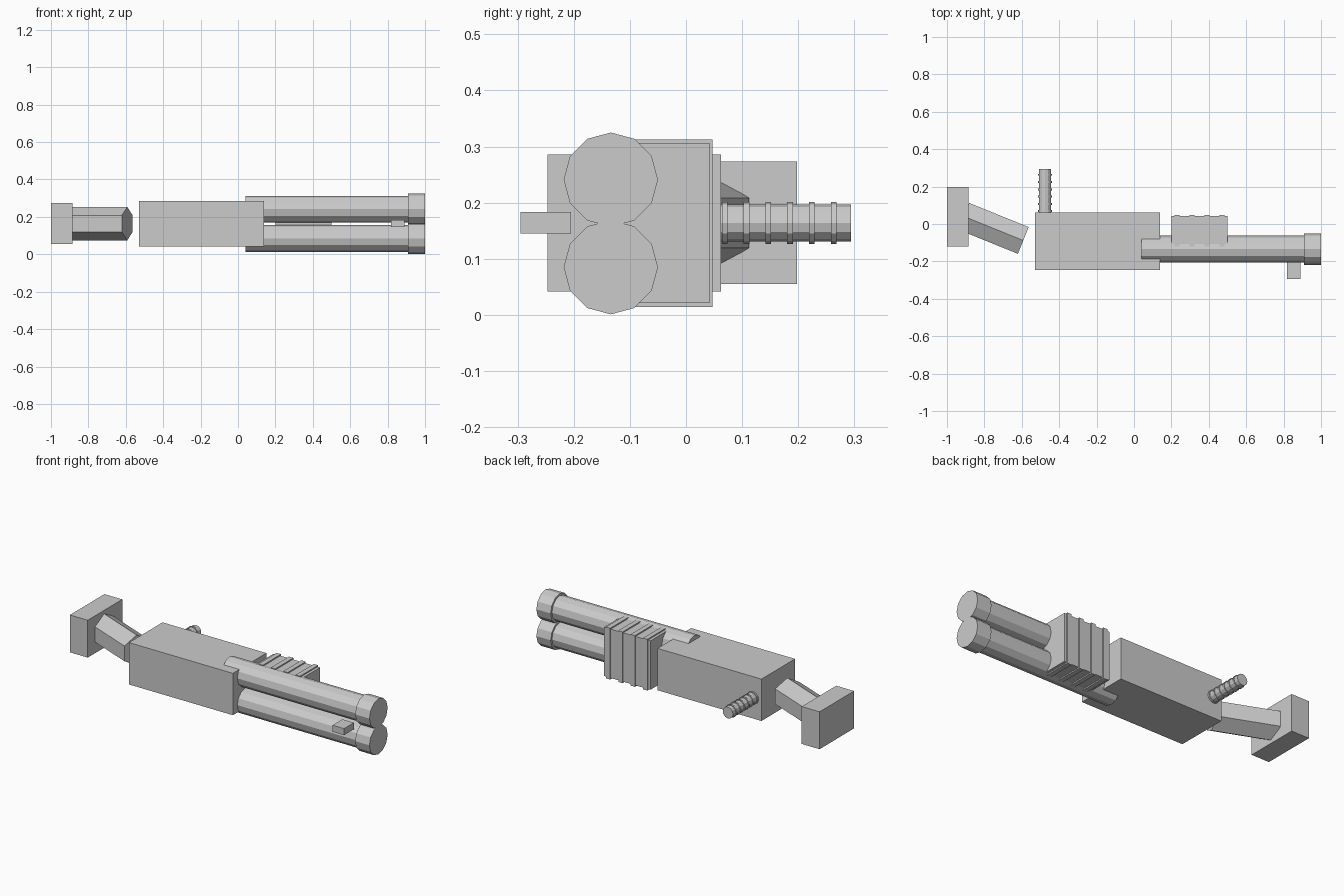
import bpy
from math import pi, radians
from mathutils import Matrix, Vector

if "Cube" in bpy.data.objects:
    bpy.data.objects.remove(bpy.data.objects["Cube"])


def box(name, x, y, z):
    """Box from (min, max) ranges on each axis."""
    bpy.ops.mesh.primitive_cube_add(size=1)
    ob = bpy.context.object
    ob.name = name
    size = [b - a for a, b in (x, y, z)]
    mid = [(a + b) / 2 for a, b in (x, y, z)]
    ob.data.transform(Matrix.Translation(mid) @ Matrix.Diagonal((*size, 1)))
    return ob


def rod(name, start, end, r, sides, spin=0.0):
    """Flat-shaded prism between two points lying in a horizontal plane."""
    a, b = Vector(start), Vector(end)
    d = (b - a).normalized()
    up = Vector((0, 0, 1))
    rot = Matrix((up, d.cross(-up), d)).transposed().to_4x4()
    if rot.determinant() < 0:
        rot = Matrix((up, d.cross(up), d)).transposed().to_4x4()
    bpy.ops.mesh.primitive_cylinder_add(vertices=sides, radius=r, depth=(b - a).length)
    ob = bpy.context.object
    ob.name = name
    ob.data.transform(Matrix.Translation((a + b) / 2) @ rot @ Matrix.Rotation(spin, 4, 'Z'))
    return ob


# Shoulder stock
box("butt_plate", (-1, -0.885), (-0.12, 0.198), (0.055, 0.273))
rod("stock_neck", (-0.91, 0.041, 0.164), (-0.592, -0.088, 0.164), 0.089, 6, pi / 6)

# Receiver body
box("receiver", (-0.53, 0.14), (-0.247, 0.062), (0.042, 0.286))

# Ribbed grip
rod("grip", (-0.476, 0.05, 0.164), (-0.476, 0.294, 0.164), 0.033, 12)
for i in range(6):
    y = 0.069 + i * 0.0388
    rod(f"grip_ring_{i}", (-0.476, y - 0.005, 0.164), (-0.476, y + 0.005, 0.164), 0.0375, 12)

# Twin barrels with muzzle collars
for label, z in (("lower", 0.085), ("upper", 0.241)):
    rod(f"{label}_barrel", (0.04, -0.134, z), (0.95, -0.134, z), 0.072, 12)
    rod(f"{label}_muzzle", (0.908, -0.134, z), (1, -0.134, z), 0.084, 12)

# Sight block
box("sight", (0.817, 0.891), (-0.295, -0.205), (0.145, 0.183))

# Fore-end with raised ribs
box("fore_end", (0.2, 0.5), (-0.12, 0.042), (0.021, 0.306))
for i in range(4):
    x = 0.23 + i * 0.08
    box(f"fore_end_rib_{i}", (x - 0.014, x + 0.014), (-0.12, 0.047), (0.014, 0.313))
